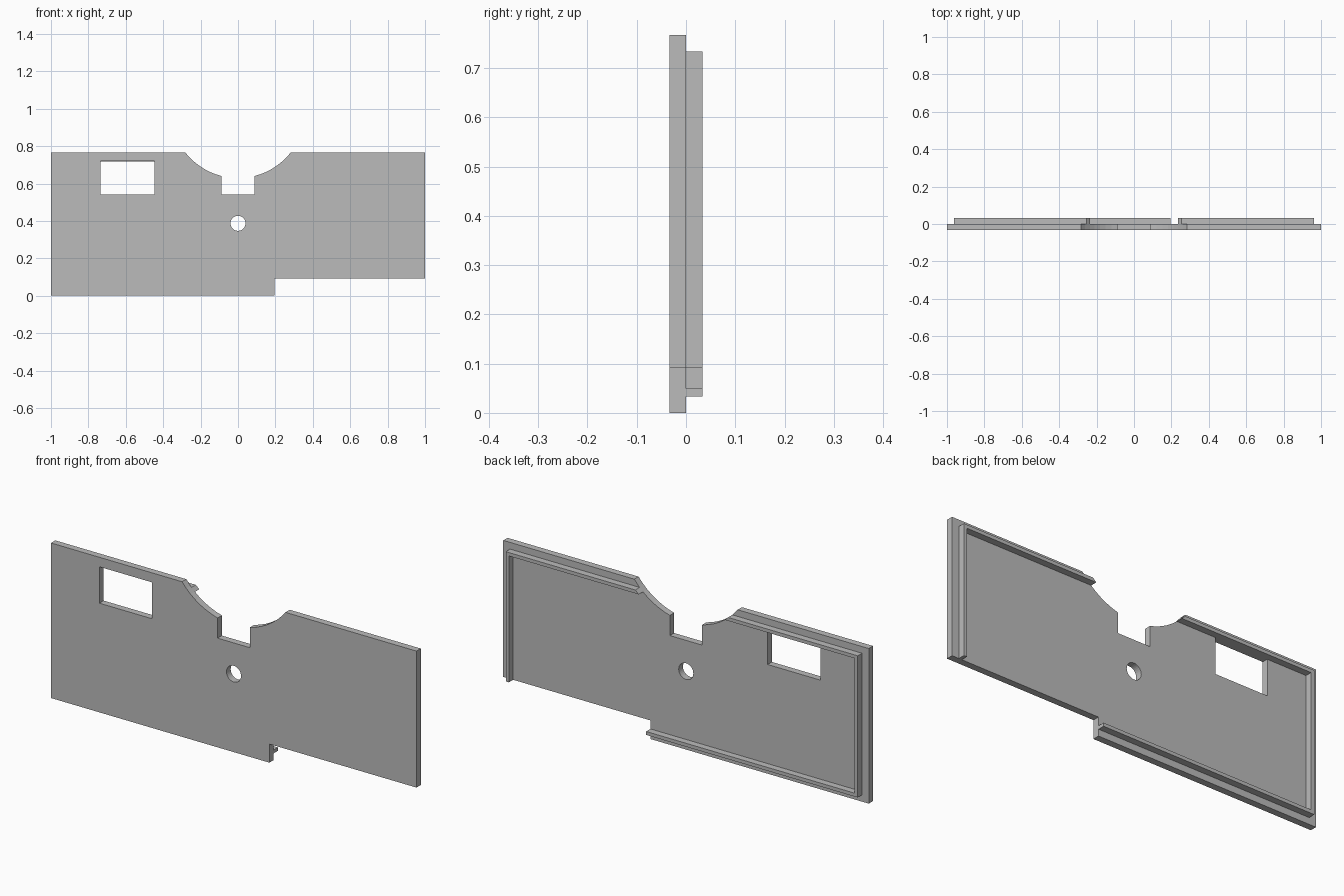
import bpy, bmesh, math

cube = bpy.data.objects.get("Cube")
if cube:
    bpy.data.objects.remove(cube, do_unlink=True)

grey = bpy.data.materials.new("plain grey")
grey.use_nodes = True
colour = (0.5, 0.5, 0.5, 1)
grey.diffuse_color = colour
grey.node_tree.nodes["Principled BSDF"].inputs["Base Color"].default_value = colour

THICK = 0.0333           # depth of the plate and of the lip
TOP = 0.767
INSET, LIP = 0.037, 0.017
ARC_Z, ARC_R = 0.988, 0.359


def arc_x(z):
    """Half width of the round cut-out at height z."""
    return math.sqrt(ARC_R ** 2 - (ARC_Z - z) ** 2)


def arc(x0, x1, steps):
    """Points along the round cut-out from x0 to x1."""
    a, b = math.asin(x0 / ARC_R), math.asin(x1 / ARC_R)
    angles = [a + (b - a) * i / steps for i in range(steps + 1)]
    return [(ARC_R * math.sin(t), ARC_Z - ARC_R * math.cos(t)) for t in angles]


def slab(name, outlines, y):
    """Extrude filled x-z outlines (later ones are holes), centred on depth y."""
    curve = bpy.data.curves.new(name, 'CURVE')
    curve.dimensions = '2D'
    curve.fill_mode = 'BOTH'
    curve.extrude = THICK / 2
    for points in outlines:
        spline = curve.splines.new('POLY')
        spline.points.add(len(points) - 1)
        for p, (x, z) in zip(spline.points, points):
            p.co = (x, z, 0, 1)
        spline.use_cyclic_u = True
    temp = bpy.data.objects.new(name + " outline", curve)
    bpy.context.collection.objects.link(temp)
    graph = bpy.context.evaluated_depsgraph_get()
    mesh = bpy.data.meshes.new_from_object(temp.evaluated_get(graph))
    bpy.data.objects.remove(temp, do_unlink=True)

    bm = bmesh.new()
    bm.from_mesh(mesh)
    bmesh.ops.remove_doubles(bm, verts=bm.verts, dist=0.0001)
    bmesh.ops.recalc_face_normals(bm, faces=bm.faces)
    for f in bm.faces:
        f.smooth = False
        f.material_index = 0
    bm.to_mesh(mesh)
    bm.free()
    mesh.materials.clear()
    mesh.materials.append(grey)
    obj = bpy.data.objects.new(name, mesh)
    obj.rotation_euler.x = math.pi / 2
    obj.location.y = y
    bpy.context.collection.objects.link(obj)
    return obj


# Front plate with stepped bottom, round cut-out, slot, window and hole
STEP_X, STEP_Z = 0.195, 0.092
SLOT, SLOT_Z = 0.088, 0.54
edge = arc_x(TOP)
outline = [(-1, 0), (STEP_X, 0), (STEP_X, STEP_Z), (1, STEP_Z), (1, TOP)]
outline += arc(edge, SLOT, 7)
outline += [(SLOT, SLOT_Z), (-SLOT, SLOT_Z)]
outline += arc(-SLOT, -edge, 7)
outline += [(-1, TOP)]
window = [(-0.735, SLOT_Z), (-0.735, 0.72), (-0.447, 0.72), (-0.447, SLOT_Z)]
hole = [(0.04 * math.cos(i * math.tau / 32), 0.387 + 0.04 * math.sin(i * math.tau / 32))
        for i in range(32)]
slab("front_plate", [outline, window, hole], -THICK / 2)

# Thin lip around the back, ending at the round cut-out and the bottom step
out_x, in_x = 1 - INSET, 1 - INSET - LIP
out_z, in_z = TOP - 0.033, TOP - 0.033 - LIP
low, high = 0.033, 0.033 + LIP

slab("right_lip", [[(-arc_x(out_z), out_z), (-out_x, out_z), (-out_x, low), (STEP_X, low),
                    (STEP_X, high), (-in_x, high), (-in_x, in_z), (-arc_x(in_z), in_z)]],
     THICK / 2)
slab("left_lip", [[(arc_x(out_z), out_z), (out_x, out_z), (out_x, STEP_Z),
                   (in_x, STEP_Z), (in_x, in_z), (arc_x(in_z), in_z)]],
     THICK / 2)
